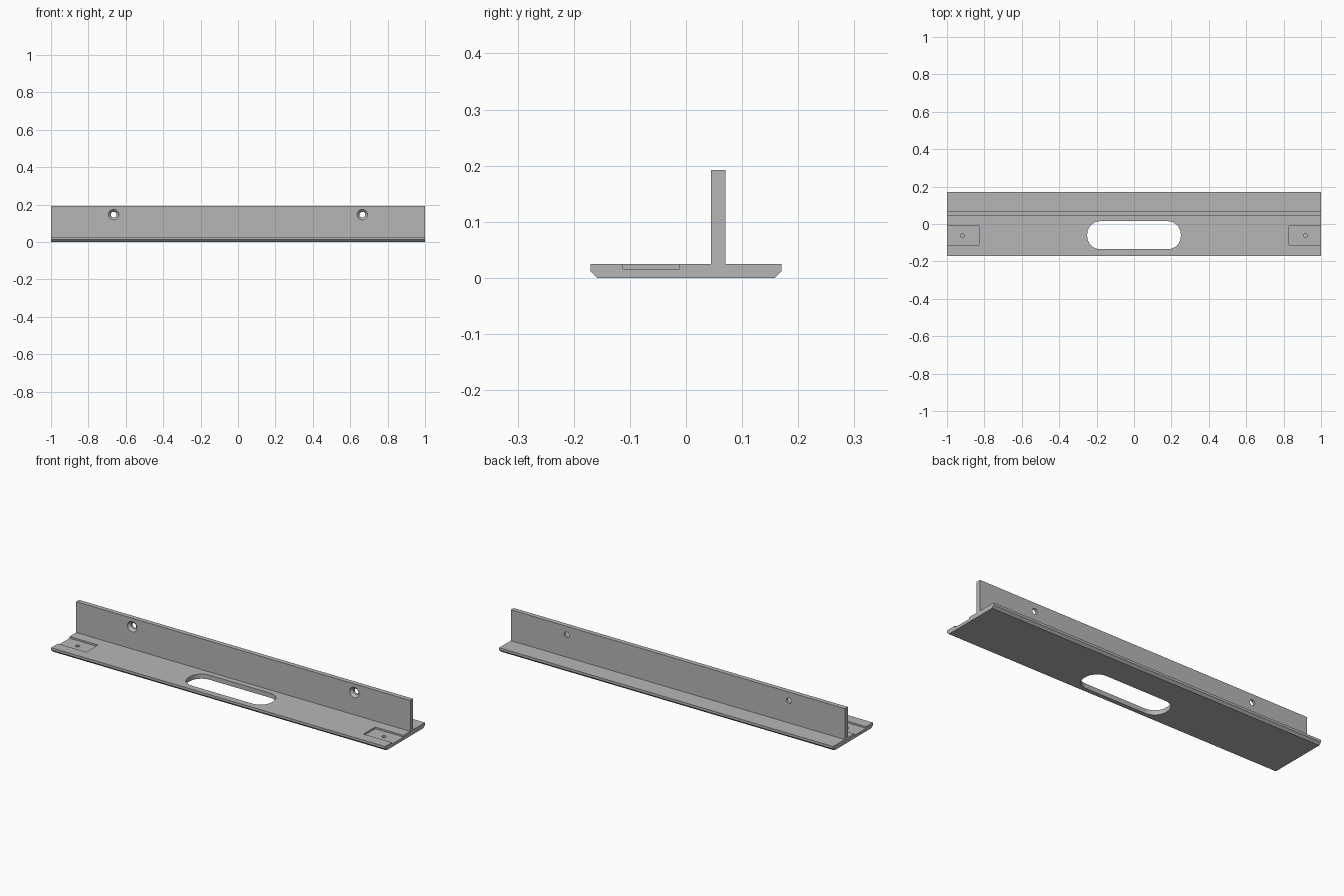
import bpy, bmesh, math
from mathutils import Matrix

cube = bpy.data.objects.get("Cube")
if cube:
    bpy.data.objects.remove(cube, do_unlink=True)

grey = bpy.data.materials.new("plain grey")
grey.use_nodes = True
COLOUR = (0.47, 0.47, 0.47, 1)
grey.diffuse_color = COLOUR
grey.node_tree.nodes["Principled BSDF"].inputs["Base Color"].default_value = COLOUR


def add_object(name, bm):
    bmesh.ops.recalc_face_normals(bm, faces=bm.faces)
    mesh = bpy.data.meshes.new(name)
    bm.to_mesh(mesh)
    bm.free()
    mesh.materials.append(grey)
    obj = bpy.data.objects.new(name, mesh)
    bpy.context.collection.objects.link(obj)
    return obj


def extrude(name, points, offset):
    """Fill a closed outline of 3D points and extrude it along offset."""
    bm = bmesh.new()
    face = bm.faces.new([bm.verts.new(p) for p in points])
    new = bmesh.ops.extrude_face_region(bm, geom=[face])["geom"]
    bmesh.ops.translate(bm, vec=offset, verts=[v for v in new if isinstance(v, bmesh.types.BMVert)])
    return add_object(name, bm)


def cone(name, r1, r2, depth, matrix):
    bm = bmesh.new()
    bmesh.ops.create_cone(bm, cap_ends=True, segments=40, radius1=r1, radius2=r2,
                          depth=depth, matrix=matrix)
    return add_object(name, bm)


# Inverted T rail: chamfered base with an upright web
BASE_TOP = 0.025
profile = [(-0.158, 0), (0.158, 0), (0.17, 0.012), (0.17, BASE_TOP), (0.07, BASE_TOP),
           (0.07, 0.192), (0.045, 0.192), (0.045, BASE_TOP), (-0.17, BASE_TOP), (-0.17, 0.012)]
rail = extrude("t_rail", [(-1, y, z) for y, z in profile], (2, 0, 0))
cutters = []

# Rounded slot through the base
R = 0.07
outline = []
for cx, cy, start in ((0.25 - R, 0.015 - R, 0), (-0.25 + R, 0.015 - R, 90),
                      (-0.25 + R, -0.135 + R, 180), (0.25 - R, -0.135 + R, 270)):
    for i in range(13):
        a = math.radians(start + 7.5 * i)
        outline.append((cx + R * math.cos(a), cy + R * math.sin(a), -0.05))
cutters.append(extrude("slot_cutter", outline, (0, 0, 0.1)))

for side, s in (("left", 1), ("right", -1)):
    # Shallow end pocket with a small blind hole
    pocket = [(s * x, y, 0.016) for x, y in ((0.83, -0.112), (1.1, -0.112), (1.1, -0.012), (0.83, -0.012))]
    cutters.append(extrude(side + "_pocket_cutter", pocket, (0, 0, 0.04)))
    cutters.append(cone(side + "_pin_hole_cutter", 0.011, 0.011, 0.03,
                        Matrix.Translation((s * 0.917, -0.062, 0.02))))
    # Countersunk screw hole through the web, wide at the front
    turn = Matrix.Rotation(math.radians(-90), 4, 'X')
    cutters.append(cone(side + "_screw_hole_cutter", 0.015, 0.015, 0.1,
                        Matrix.Translation((s * 0.665, 0.0575, 0.146)) @ turn))
    cutters.append(cone(side + "_countersink_cutter", 0.032, 0.012, 0.02,
                        Matrix.Translation((s * 0.665, 0.051, 0.146)) @ turn))

# Cut every opening, then bake the result
for c in cutters:
    mod = rail.modifiers.new(c.name, 'BOOLEAN')
    mod.operation = 'DIFFERENCE'
    mod.solver = 'EXACT'
    mod.object = c
bpy.context.view_layer.update()
bpy.ops.object.select_all(action='DESELECT')
rail.select_set(True)
bpy.context.view_layer.objects.active = rail
for c in cutters:
    bpy.ops.object.modifier_apply(modifier=c.name)
    bpy.data.objects.remove(c, do_unlink=True)
bpy.ops.object.shade_smooth_by_angle(angle=math.radians(25))
